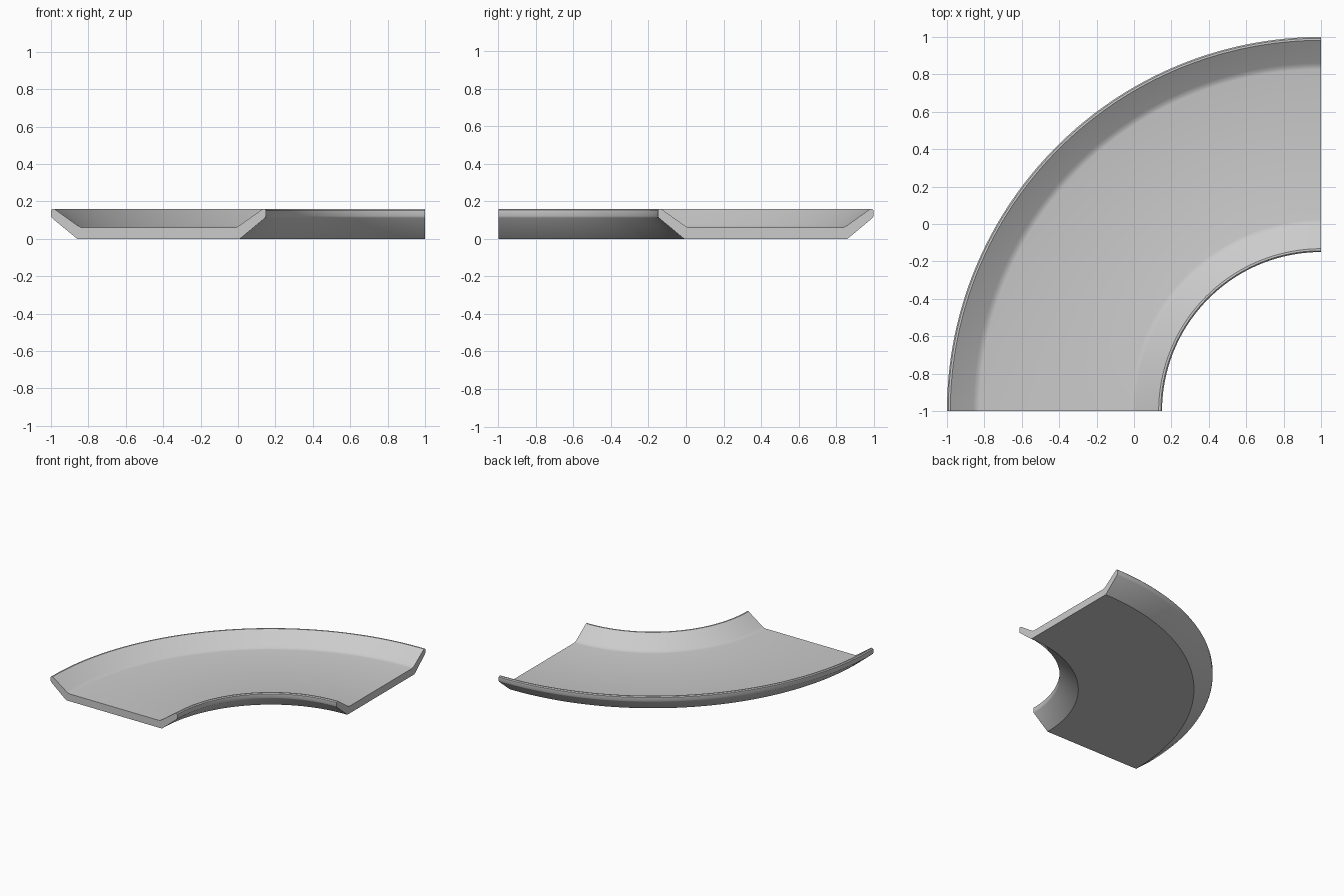
import bpy, bmesh, math

if "Cube" in bpy.data.objects:
    bpy.data.objects.remove(bpy.data.objects["Cube"])

SEGMENTS = 64
CENTRE = (1.0, -1.0)
MID_RADIUS = 1.425

# Half of the channel cross-section: (offset from middle, height), inside floor to underside
half = [(0.402, 0.06), (0.418, 0.063), (0.435, 0.073), (0.557, 0.16), (0.568, 0.16),
        (0.575, 0.153), (0.575, 0.122), (0.57, 0.112), (0.435, 0.0)]
profile = half + [(-w, z) for w, z in reversed(half)]

# Sweep the section through a quarter turn
bm = bmesh.new()
rings = []
for i in range(SEGMENTS + 1):
    a = math.pi / 2 * (1 + i / SEGMENTS)
    rings.append([bm.verts.new((CENTRE[0] + (MID_RADIUS + w) * math.cos(a),
                                CENTRE[1] + (MID_RADIUS + w) * math.sin(a), z))
                  for w, z in profile])

n = len(profile)
for r0, r1 in zip(rings, rings[1:]):
    for j in range(n):
        k = (j + 1) % n
        bm.faces.new((r0[j], r0[k], r1[k], r1[j]))

# Flat ends
bm.faces.new(rings[0])
bm.faces.new(rings[-1])
bmesh.ops.recalc_face_normals(bm, faces=bm.faces)

mesh = bpy.data.meshes.new("curved_tray")
bm.to_mesh(mesh)
bm.free()
tray = bpy.data.objects.new("curved_tray", mesh)
bpy.context.collection.objects.link(tray)

# Smooth curve, crisp edges
bpy.context.view_layer.objects.active = tray
tray.select_set(True)
bpy.ops.object.shade_smooth_by_angle(angle=math.radians(30))
